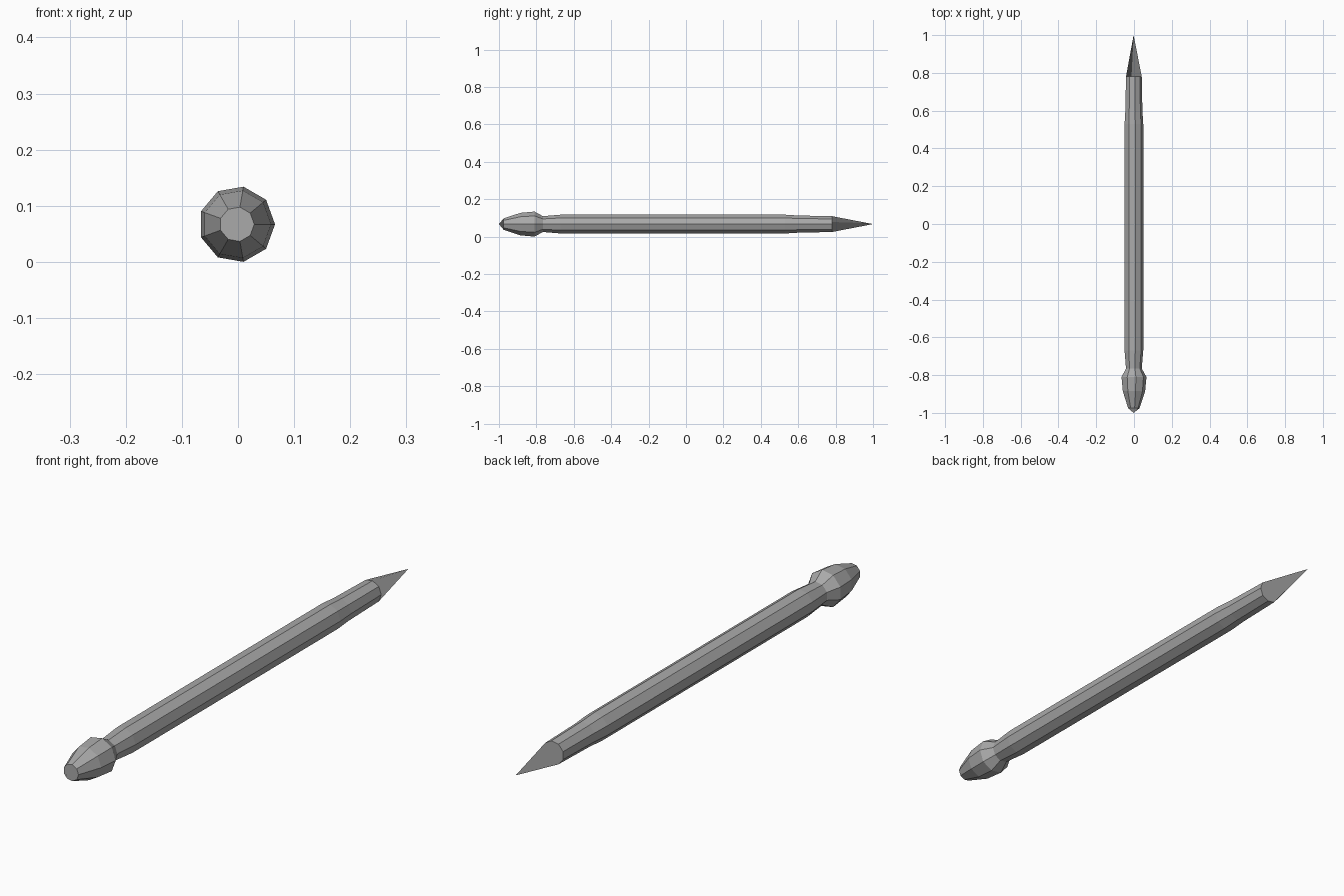
import bpy, bmesh, math

cube = bpy.data.objects.get("Cube")
if cube:
    bpy.data.objects.remove(cube, do_unlink=True)

SIDES = 9
CX, CZ = -0.002, 0.067

grey = bpy.data.materials.new("plain grey")
grey.use_nodes = True
colour = (0.40, 0.40, 0.40, 1)
grey.diffuse_color = colour
grey.node_tree.nodes["Principled BSDF"].inputs["Base Color"].default_value = colour


def lathe(name, profile, end_normal=None):
    """Nine-sided turning along y from (y, radius) pairs; radius 0 makes a point."""
    bm = bmesh.new()
    rings = []
    for y, r in profile:
        count = SIDES if r else 1
        angles = [math.tau * i / SIDES for i in range(count)]
        rings.append([bm.verts.new((CX + r * math.cos(a), y, CZ + r * math.sin(a)))
                      for a in angles])
    for a, b in zip(rings, rings[1:]):
        for i in range(SIDES):
            j = (i + 1) % SIDES
            quad = [a[i % len(a)], a[j % len(a)], b[j % len(b)], b[i % len(b)]]
            bm.faces.new(list(dict.fromkeys(quad)))
    bm.normal_update()
    # Turn every face away from the axis
    for f in bm.faces:
        c = f.calc_center_median()
        if f.normal.x * (c.x - CX) + f.normal.z * (c.z - CZ) < 0:
            f.normal_flip()
    mesh = bpy.data.meshes.new(name)
    bm.to_mesh(mesh)
    bm.free()
    mesh.materials.append(grey)
    # The pointed ends are shaded evenly, like a flat cap
    if end_normal:
        mesh.shade_smooth()
        mesh.normals_split_custom_set([end_normal] * len(mesh.loops))
    obj = bpy.data.objects.new(name, mesh)
    bpy.context.collection.objects.link(obj)
    return obj


# Bulged grip end and long shaft
lathe("shaft", [(-0.975, 0.031), (-0.885, 0.061), (-0.81, 0.068), (-0.765, 0.043),
                (-0.67, 0.051), (0.53, 0.051), (0.60, 0.0465), (0.78, 0.043)])
# Blunt front point
lathe("front_cap", [(-1.0, 0), (-0.975, 0.031)], (0, -1, 0))
# Long sharp back point
lathe("back_tip", [(0.78, 0.043), (1.0, 0)], (0, 1, 0))
